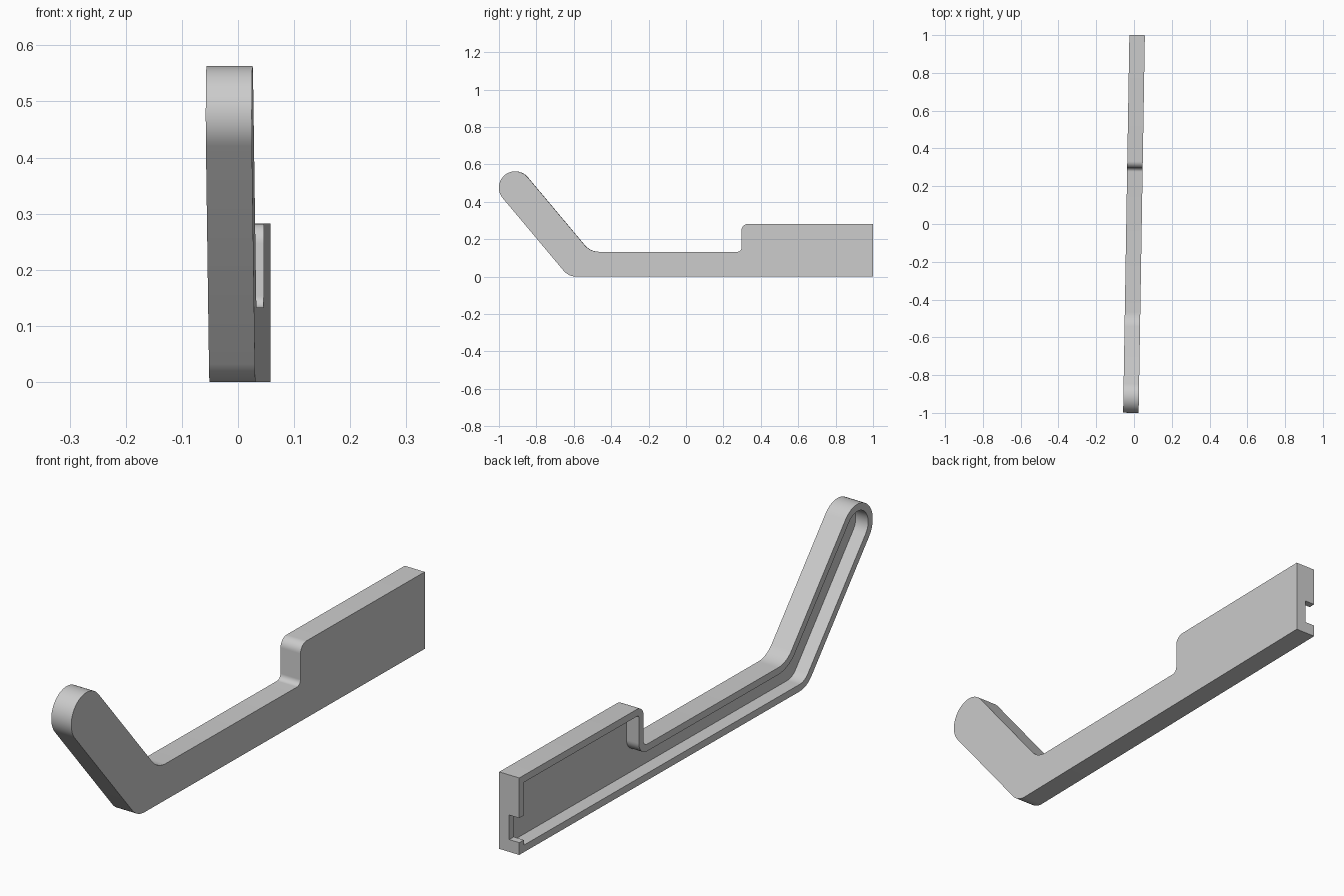
import bpy, bmesh
from math import sin, cos, radians
from mathutils import Vector, Matrix

if "Cube" in bpy.data.objects:
    bpy.data.objects.remove(bpy.data.objects["Cube"], do_unlink=True)

HALF = 0.041        # half thickness of the bracket
WALL = 0.026        # rim width
FLOOR = 0.01        # level of the recess floor
TURN = -0.0165      # slight yaw of the whole part
STEPS = 10          # segments per rounded corner


def cross(a, b):
    return a.x * b.y - a.y * b.x


def inset(corners, dist):
    """Move every side of a counterclockwise outline inward."""
    result = []
    count = len(corners)
    for i, (p, r) in enumerate(corners):
        a = (p - corners[i - 1][0]).normalized()
        b = (corners[(i + 1) % count][0] - p).normalized()
        na, nb = Vector((-a.y, a.x)), Vector((-b.y, b.x))
        q = p + (na + nb) * dist / (1 + na.dot(nb))
        if r > 0:
            r = max(r - dist, 0.006) if cross(a, b) > 0 else r + dist
        result.append((q, r))
    return result


def rounded(corners):
    """Replace each corner that has a radius by an arc."""
    points = []
    count = len(corners)
    for i, (p, r) in enumerate(corners):
        if r == 0:
            points.append(p)
            continue
        a = (p - corners[i - 1][0]).normalized()
        b = (corners[(i + 1) % count][0] - p).normalized()
        turn = abs(a.angle_signed(b))
        side = 1 if cross(a, b) > 0 else -1
        start = p - a * r * sin(turn) / (1 + cos(turn))
        centre = start + Vector((-a.y, a.x)) * r * side
        for k in range(STEPS + 1):
            spoke = start - centre
            spoke.rotate(Matrix.Rotation(side * turn * k / STEPS, 2))
            points.append(centre + spoke)
    return points


# Side outline: handle end, bent arm, straight bar and taller rear block
tip, radius, tilt = Vector((-0.913, 0.476)), 0.087, radians(50)
along = Vector((-cos(tilt), sin(tilt)))
across = Vector((sin(tilt), cos(tilt)))
upper, lower = tip + across * radius, tip - across * radius


def on_arm(p, z):
    return p + along * (z - p.y) / along.y


outline = [
    (Vector((1, 0)), 0), (Vector((1, 0.282)), 0),
    (Vector((0.297, 0.282)), 0.035), (Vector((0.297, 0.133)), 0.02),
    (on_arm(upper, 0.133), 0.1),
    (upper + along * radius, radius), (lower + along * radius, radius),
    (on_arm(lower, 0), 0.09),
]
outer, inner = rounded(outline), rounded(inset(outline, WALL))
keep = [i for i in range(len(outer)) if (outer[i] - outer[i - 1]).length > 1e-4]

# Tray-shaped body, open to its right: back face, outer wall, rim, recess wall and floor
bm = bmesh.new()
layers = [(outer, HALF), (outer, -HALF), (inner, -HALF), (inner, FLOOR)]
loops = [[bm.verts.new((x, pts[i].x, pts[i].y)) for i in keep] for pts, x in layers]
for low, high in zip(loops, loops[1:]):
    for i in range(len(keep)):
        bm.faces.new((low[i - 1], low[i], high[i], high[i - 1]))
bm.faces.new(loops[0])
bm.faces.new(loops[-1])
bmesh.ops.recalc_face_normals(bm, faces=bm.faces)
mesh = bpy.data.meshes.new("bracket")
bm.to_mesh(mesh)
bm.free()
bracket = bpy.data.objects.new("bracket", mesh)
bpy.context.collection.objects.link(bracket)

# Notch through the rear end wall
bpy.ops.mesh.primitive_cube_add(size=1)
cutter = bpy.context.object
cutter.name = "notch_cutter"
cutter.hide_render = True
cutter.data.transform(Matrix.Translation((-0.05, 1, 0.09)) @ Matrix.Diagonal((0.1, 0.08, 0.09, 1)))
for obj in (bracket, cutter):
    obj.rotation_euler.z = TURN
cut = bracket.modifiers.new("notch", "BOOLEAN")
cut.operation, cut.solver, cut.object = "DIFFERENCE", "EXACT", cutter
bpy.ops.object.select_all(action="DESELECT")
bpy.context.view_layer.objects.active = bracket
bracket.select_set(True)
bpy.ops.object.modifier_apply(modifier=cut.name)
bpy.data.objects.remove(cutter, do_unlink=True)

# Single grey finish
grey = bpy.data.materials.new("grey")
grey.use_nodes = True
colour = (0.6, 0.6, 0.6, 1)
grey.diffuse_color = colour
grey.node_tree.nodes["Principled BSDF"].inputs["Base Color"].default_value = colour
bracket.data.materials.clear()
bracket.data.materials.append(grey)
bpy.ops.object.shade_smooth_by_angle(angle=radians(30))
